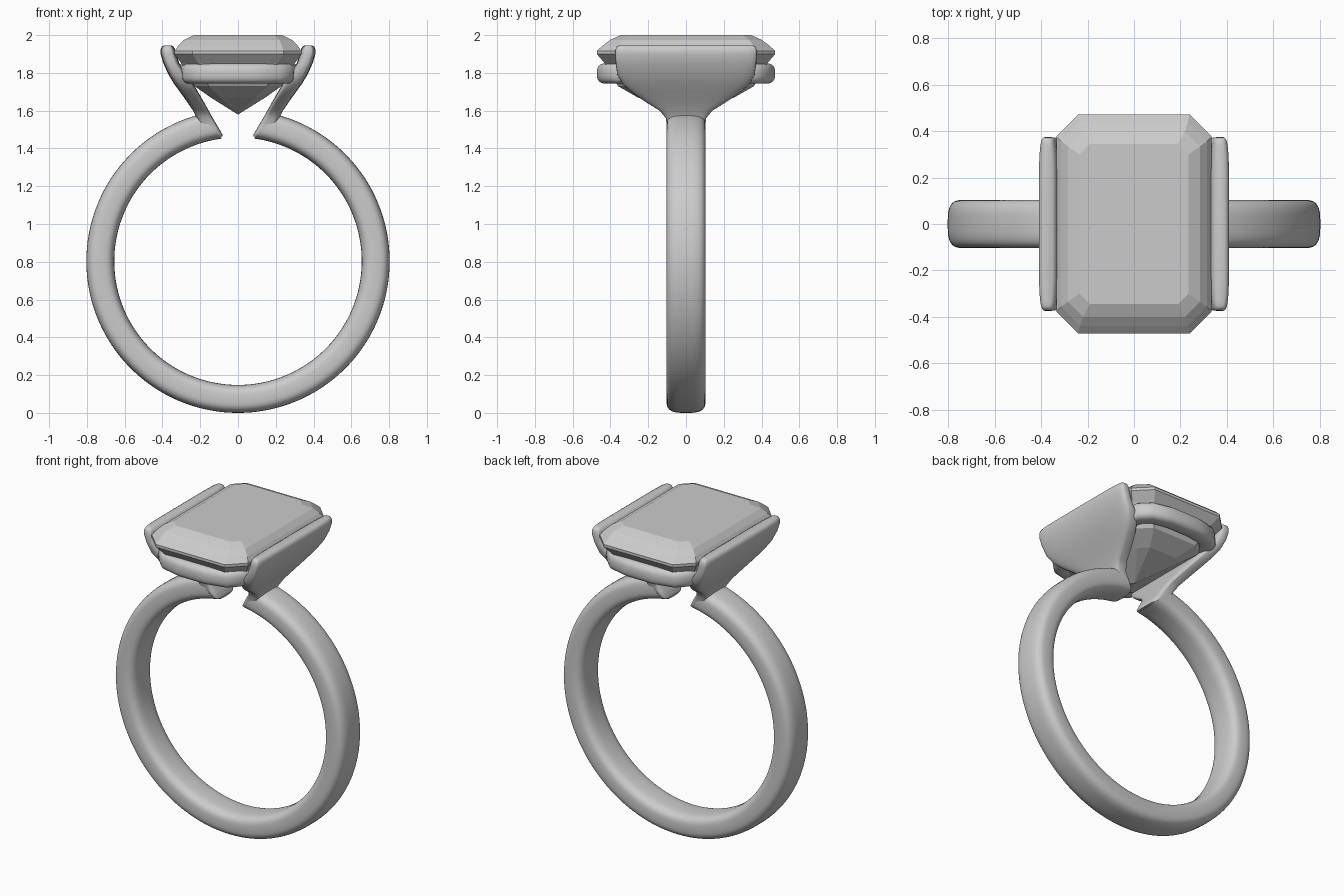
import bpy, bmesh
from math import sin, cos, pi, asin, copysign
from mathutils import Vector

if "Cube" in bpy.data.objects:
    bpy.data.objects.remove(bpy.data.objects["Cube"], do_unlink=True)

grey = bpy.data.materials.new("pale_grey")
grey.use_nodes = True
grey.diffuse_color = (0.6, 0.6, 0.6, 1)
grey.node_tree.nodes["Principled BSDF"].inputs["Base Color"].default_value = (0.6, 0.6, 0.6, 1)


def loft(name, loops, closed=False, smooth=None):
    """Skin a list of equal point loops; cap the ends unless closed."""
    bm = bmesh.new()
    rings = [[bm.verts.new(p) for p in loop] for loop in loops]
    n = len(rings[0])
    pairs = list(zip(rings, rings[1:])) + ([(rings[-1], rings[0])] if closed else [])
    for a, b in pairs:
        for i in range(n):
            j = (i + 1) % n
            bm.faces.new((a[i], a[j], b[j], b[i]))
    if not closed:
        bm.faces.new(rings[0])
        bm.faces.new(rings[-1])
    bmesh.ops.remove_doubles(bm, verts=bm.verts, dist=0.0005)
    bmesh.ops.recalc_face_normals(bm, faces=bm.faces)
    mesh = bpy.data.meshes.new(name)
    bm.to_mesh(mesh)
    bm.free()
    mesh.materials.append(grey)
    ob = bpy.data.objects.new(name, mesh)
    bpy.context.collection.objects.link(ob)
    if smooth:
        bpy.ops.object.select_all(action='DESELECT')
        ob.select_set(True)
        bpy.context.view_layer.objects.active = ob
        bpy.ops.object.shade_smooth_by_angle(angle=smooth)
    return ob


def oval(a, b, power, n):
    """Superellipse outline with half sizes a and b."""
    def bend(v):
        return copysign(abs(v) ** (2 / power), v)
    return [(a * bend(cos(2 * pi * i / n)), b * bend(sin(2 * pi * i / n))) for i in range(n)]


def octagon(hx, hy, cut, z):
    """Rectangle with clipped corners."""
    quarter = [(hx, hy - cut), (hx - cut, hy)]
    pts = quarter + [(-x, y) for x, y in quarter[::-1]]
    pts += [(-x, -y) for x, y in pts]
    return [Vector((x, y, z)) for x, y in pts]


def round_corners(pts, t=0.25):
    out = []
    for i, p in enumerate(pts):
        out += [p.lerp(pts[i - 1], t), p.lerp(pts[(i + 1) % len(pts)], t)]
    return out


# Band: open hoop whose ends slant outward to meet the shoulders
CENTRE, INNER, OUTER = 0.803, 0.655, 0.803
mid, half = (INNER + OUTER) / 2, (OUTER - INNER) / 2
section = oval(half, 0.104, 3.2, 40)
gap_in, gap_out = asin(0.085 / INNER), asin(0.215 / OUTER)
band, steps = [], 128
for k in range(steps + 1):
    loop = []
    for d, y in section:
        gap = gap_in + (gap_out - gap_in) * (d + half) / (2 * half)
        a = gap + (2 * pi - 2 * gap) * k / steps
        loop.append((sin(a) * (mid + d), y, CENTRE + cos(a) * (mid + d)))
    band.append(loop)
loft("band", band, smooth=0.7)

# Shoulders: plates that flare from the band ends up to the stone
profile = [  # height, inner x, outer x, half width
    (1.462, .082, .15, .08), (1.475, .083, .19, .095), (1.51, .103, .20, .102),
    (1.56, .133, .218, .106), (1.60, .155, .238, .14), (1.65, .183, .272, .22),
    (1.70, .212, .308, .29), (1.74, .235, .337, .335), (1.79, .27, .368, .364),
    (1.85, .31, .395, .372), (1.90, .328, .41, .375), (1.925, .333, .41, .373),
    (1.94, .342, .403, .366), (1.946, .355, .39, .355)]
for name, side in (("left_shoulder", 1), ("right_shoulder", -1)):
    loops = [[(side * ((xi + xo) / 2 + dx), dy, z)
              for dx, dy in oval((xo - xi) / 2, hy, 5, 48)]
             for z, xi, xo, hy in profile]
    loft(name, loops, smooth=0.9)

# Seat rail: rounded bar running round the stone below its widest line
rail = [round_corners(octagon(.272 + d, .418 + d, .10 + d * 0.586, 1.797 + h))
        for d, h in oval(.054, .054, 2.8, 24)]
loft("seat_rail", rail, closed=True, smooth=0.7)

# Stone: stepped crown, thin girdle and a pavilion closing to a point
levels = [  # height, half x, half y, corner cut
    (2.0, .235, .345, .045), (1.975, .285, .40, .065), (1.945, .315, .44, .083),
    (1.917, .335, .472, .095), (1.90, .335, .472, .095), (1.85, .30, .43, .09),
    (1.73, .23, .36, .075), (1.67, .145, .255, .05), (1.58, .001, .001, .0004)]
loft("stone", [octagon(hx, hy, cut, z) for z, hx, hy, cut in levels])
